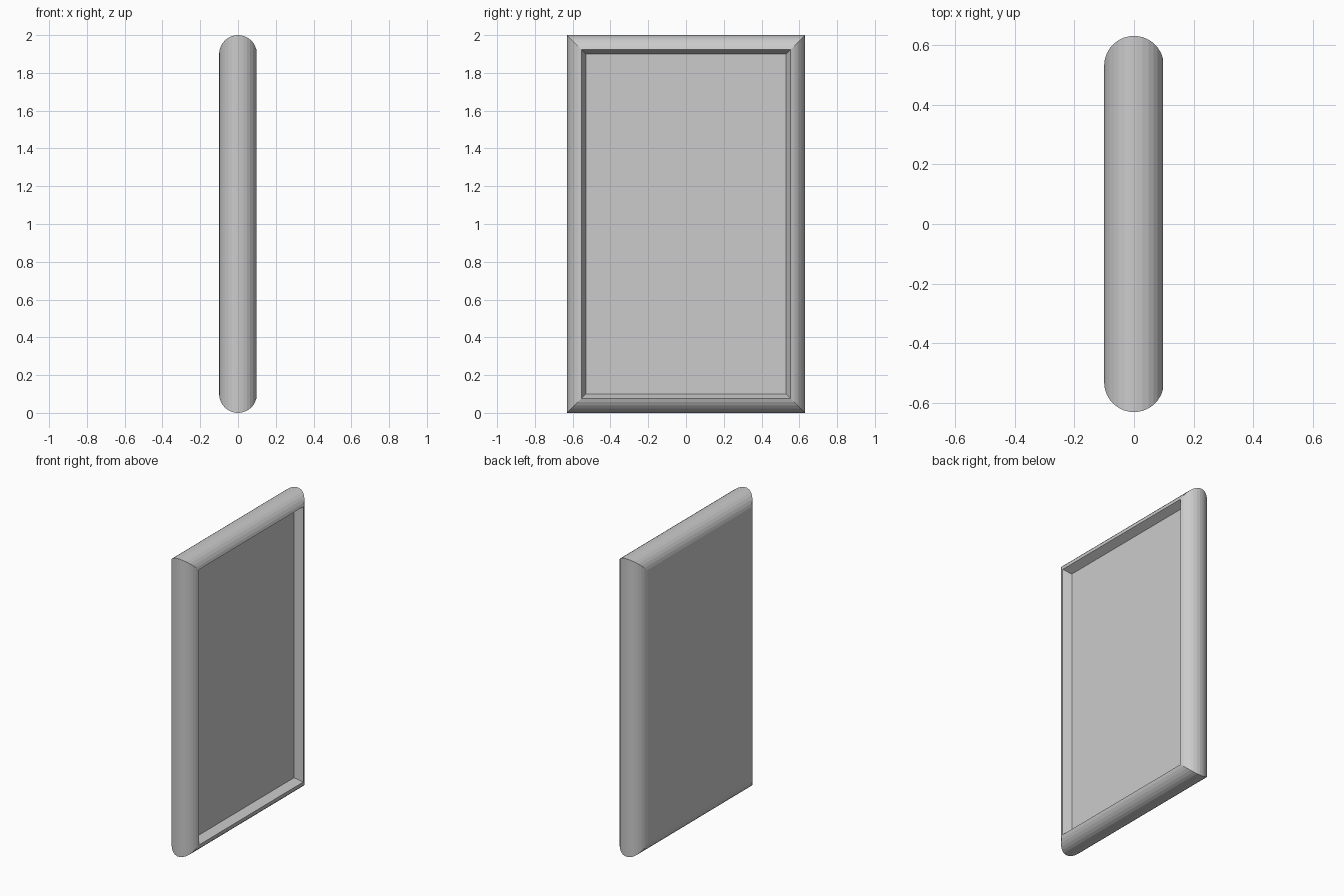
import bpy, bmesh, math

cube = bpy.data.objects.get("Cube")
if cube:
    bpy.data.objects.remove(cube, do_unlink=True)

HALF_W, HEIGHT, R = 0.63, 2.0, 0.1      # outer size and edge radius
PANEL_X = 0.045                         # depth of the recessed face
ARC_STEPS = 14

grey = bpy.data.materials.new("plain_grey")
grey.use_nodes = True
colour = (0.6, 0.6, 0.6, 1)
grey.diffuse_color = colour
grey.node_tree.nodes["Principled BSDF"].inputs["Base Color"].default_value = colour


def make_object(name, bm):
    bmesh.ops.recalc_face_normals(bm, faces=bm.faces)
    mesh = bpy.data.meshes.new(name)
    bm.to_mesh(mesh)
    bm.free()
    mesh.materials.append(grey)
    obj = bpy.data.objects.new(name, mesh)
    bpy.context.collection.objects.link(obj)
    return obj


def ring(bm, inset, x):
    """Rectangle of four vertices, inset from the outer edge."""
    w, low, high = HALF_W - inset, inset, HEIGHT - inset
    return [bm.verts.new((x, y, z))
            for y, z in ((-w, low), (w, low), (w, high), (-w, high))]


def bridge(bm, a, b):
    for i in range(4):
        j = (i + 1) % 4
        bm.faces.new((a[i], a[j], b[j], b[i]))


# Mitred frame: rounded outside, sloping inner wall
start, end = math.radians(-90), math.radians(76)
angles = [start + (end - start) * i / ARC_STEPS for i in range(ARC_STEPS + 1)]
profile = [(R - R * math.cos(t), R * math.sin(t)) for t in angles]
profile.append((R, PANEL_X))
bm = bmesh.new()
rings = [ring(bm, d, x) for d, x in profile]
for a, b in zip(rings, rings[1:] + rings[:1]):
    bridge(bm, a, b)
make_object("rounded_frame", bm)

# Panel: recessed on one side, flush with the frame on the other
bm = bmesh.new()
back, front = ring(bm, R, -R), ring(bm, R, PANEL_X)
bridge(bm, back, front)
bm.faces.new(back)
bm.faces.new(front)
make_object("inset_panel", bm)
